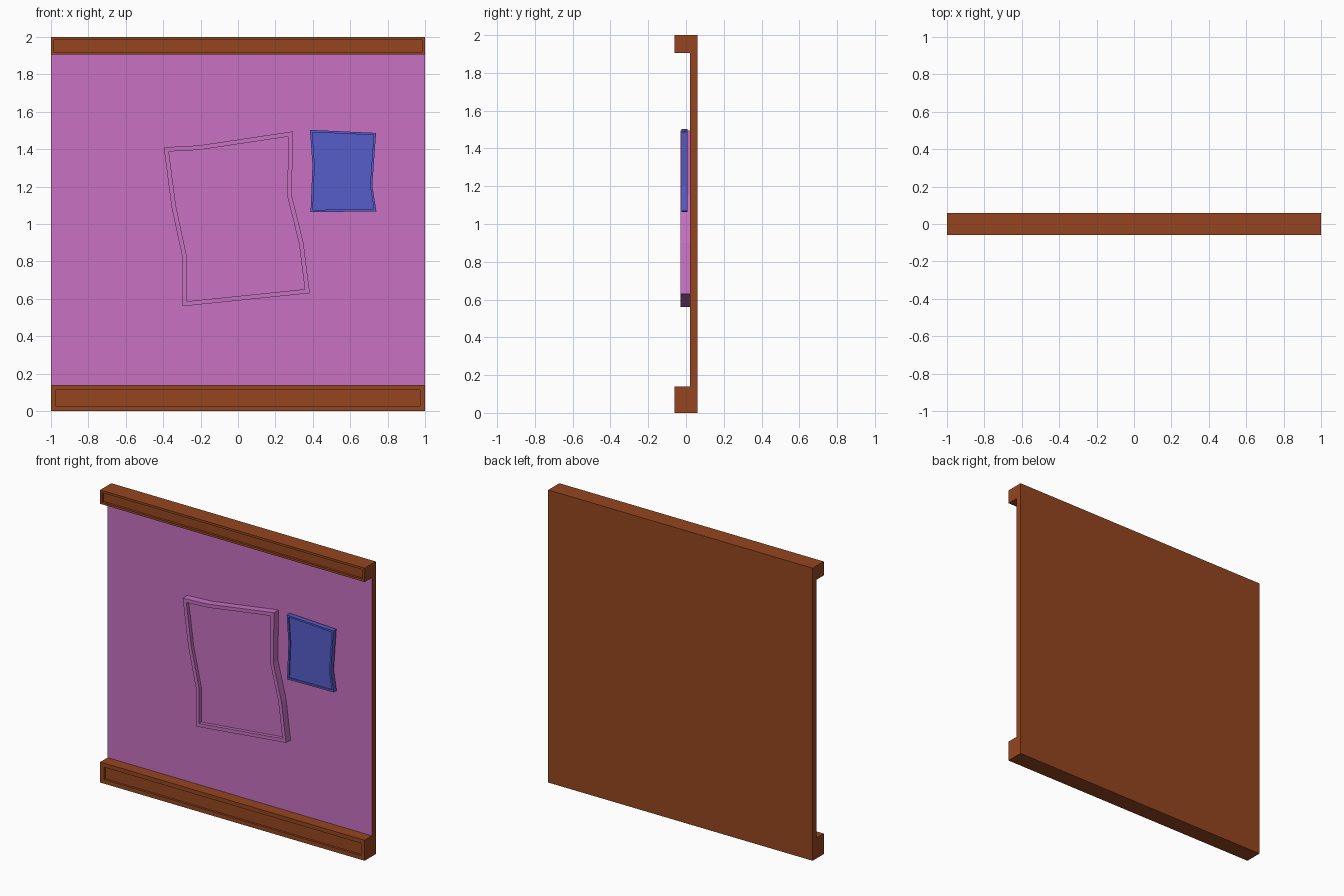
import bpy, bmesh
from mathutils import Vector

if "Cube" in bpy.data.objects:
    bpy.data.objects.remove(bpy.data.objects["Cube"])


def colour(name, rgb):
    m = bpy.data.materials.new(name)
    m.diffuse_color = (*rgb, 1)
    m.use_nodes = True
    m.node_tree.nodes["Principled BSDF"].inputs["Base Color"].default_value = m.diffuse_color
    return m


BROWN = colour("brown_wood", (0.30, 0.06, 0.014))
PINK = colour("pink_wall", (0.58, 0.165, 0.54))
BLUE = colour("blue_frame", (0.093, 0.107, 0.58))


def prism(outline, direction):
    """Solid from a flat outline pushed along a direction; returns mesh and first face."""
    bm = bmesh.new()
    face = bm.faces.new([bm.verts.new(p) for p in outline])
    ext = bmesh.ops.extrude_face_region(bm, geom=[face], use_keep_orig=True)
    verts = [g for g in ext["geom"] if isinstance(g, bmesh.types.BMVert)]
    bmesh.ops.translate(bm, verts=verts, vec=Vector(direction))
    bmesh.ops.recalc_face_normals(bm, faces=bm.faces[:])
    bm.normal_update()
    return bm, face


def recess(bm, face, border, depth):
    """Leave a flat border and sink the middle straight back (+y)."""
    bmesh.ops.inset_region(bm, faces=[face], thickness=border, use_even_offset=True)
    bmesh.ops.inset_region(bm, faces=[face], thickness=0.0)
    bmesh.ops.translate(bm, verts=face.verts[:], vec=(0, depth, 0))


def finish(bm, name, materials):
    bm.normal_update()
    me = bpy.data.meshes.new(name)
    bm.to_mesh(me)
    bm.free()
    for m in materials:
        me.materials.append(m)
    ob = bpy.data.objects.new(name, me)
    bpy.context.collection.objects.link(ob)


# Wall panel with top and bottom trim, as one C-shaped profile
profile = [(0.06, 0), (0.06, 2), (-0.06, 2), (-0.06, 1.905),
           (0.02, 1.905), (0.02, 0.14), (-0.06, 0.14), (-0.06, 0)]
bm, _ = prism([(-1, y, z) for y, z in profile], (2, 0, 0))
for f in [f for f in bm.faces if f.normal.y < -0.9]:
    z = f.calc_center_median().z
    if z > 1.9:
        recess(bm, f, 0.015, 0.015)
    elif z < 0.14:
        recess(bm, f, 0.028, 0.015)
    else:
        f.material_index = 1
finish(bm, "wall_with_trim", [BROWN, PINK])

# Crooked picture frames: outline, front y, thickness, border, recess
large = [(-0.397, 1.41), (-0.21, 1.42), (0.293, 1.495), (0.288, 1.15), (0.35, 0.90),
         (0.384, 0.63), (-0.298, 0.56), (-0.298, 0.825), (-0.355, 1.09)]
small = [(0.385, 1.503), (0.738, 1.487), (0.718, 1.205), (0.74, 1.068),
         (0.388, 1.063), (0.398, 1.315)]
for name, pts, y, thick, border, depth, mat in [
        ("large_frame", large, -0.03, 0.05, 0.024, 0.025, PINK),
        ("small_frame", small, -0.024, 0.032, 0.012, 0.01, BLUE)]:
    bm, front = prism([(x, y, z) for x, z in pts], (0, thick, 0))
    recess(bm, front, border, depth)
    finish(bm, name, [mat])
